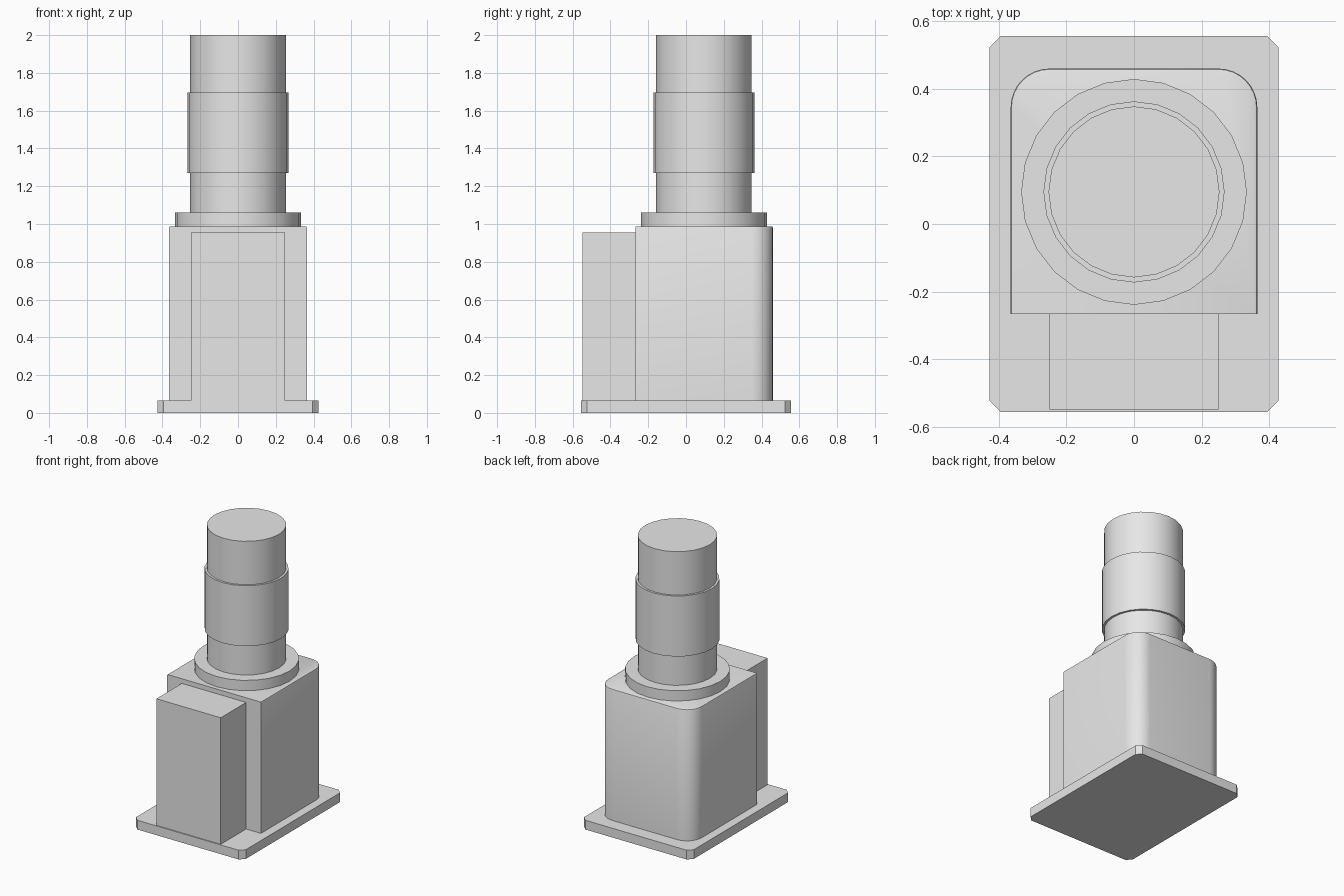
import bpy
import bmesh
import math

default_cube = bpy.data.objects.get("Cube")
if default_cube:
    bpy.data.objects.remove(default_cube, do_unlink=True)

# One plain grey for every part
GREY = (0.8, 0.8, 0.8, 1.0)
grey = bpy.data.materials.new("plain_grey")
grey.use_nodes = True
grey.diffuse_color = GREY
grey.node_tree.nodes["Principled BSDF"].inputs["Base Color"].default_value = GREY


def finish(obj, name):
    obj.name = name
    obj.data.name = name
    obj.data.materials.clear()
    obj.data.materials.append(grey)
    bpy.ops.object.select_all(action="DESELECT")
    obj.select_set(True)
    bpy.context.view_layer.objects.active = obj
    bpy.ops.object.shade_smooth_by_angle(angle=math.radians(30))


def box(name, x, y, z, corner=0, segments=1, rule=None, rim=0):
    """Box from (min, max) ranges; rounds chosen upright edges, then the top rim."""
    bm = bmesh.new()
    bmesh.ops.create_cube(bm, size=1)
    for v in bm.verts:
        v.co = [r[0] if c < 0 else r[1] for c, r in zip(v.co, (x, y, z))]
    if corner:
        upright = [e for e in bm.edges
                   if abs(e.verts[0].co.z - e.verts[1].co.z) > 1e-4
                   and (rule is None or rule(e.verts[0].co))]
        bmesh.ops.bevel(bm, geom=upright, offset=corner, segments=segments,
                        profile=0.5, affect="EDGES")
    if rim:
        # Soften the top edge on the sides and back only
        top = [e for e in bm.edges
               if all(v.co.z > z[1] - 1e-4 for v in e.verts)
               and not all(v.co.y < y[0] + 1e-4 for v in e.verts)]
        bmesh.ops.bevel(bm, geom=top, offset=rim, segments=2,
                        profile=0.5, affect="EDGES")
    mesh = bpy.data.meshes.new(name)
    bm.to_mesh(mesh)
    bm.free()
    obj = bpy.data.objects.new(name, mesh)
    bpy.context.collection.objects.link(obj)
    finish(obj, name)


def cylinder(name, radius, bottom, top):
    bpy.ops.mesh.primitive_cylinder_add(
        vertices=24, radius=radius, depth=top - bottom,
        location=(0, COLUMN_Y, (bottom + top) / 2))
    finish(bpy.context.object, name)


# Base plate with chamfered corners
box("base_plate", (-0.427, 0.427), (-0.556, 0.556), (0, 0.065), corner=0.033)

# Housing with two rounded back corners
box("housing", (-0.365, 0.365), (-0.267, 0.46), (0.065, 0.988),
    corner=0.115, segments=8, rule=lambda co: co.y > 0, rim=0.008)

# Narrow box on the front
box("front_box", (-0.25, 0.25), (-0.549, -0.267), (0.065, 0.955))

# Stepped round column
COLUMN_Y = 0.095
cylinder("collar", 0.334, 0.985, 1.06)
cylinder("column", 0.253, 1.06, 2.0)
cylinder("sleeve", 0.268, 1.27, 1.695)
